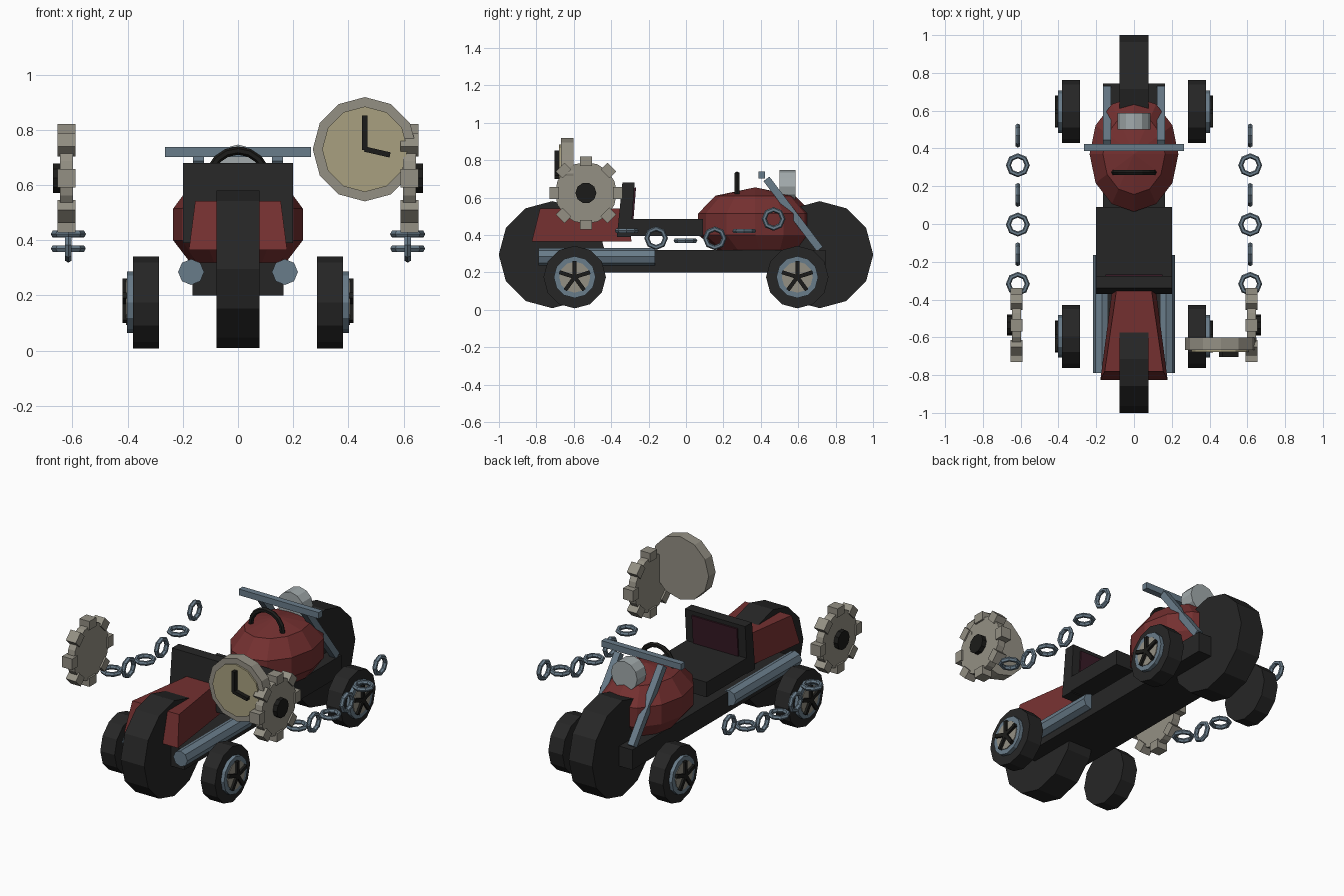
import bpy, bmesh, math
from mathutils import Matrix, Vector

if "Cube" in bpy.data.objects:
    bpy.data.objects.remove(bpy.data.objects["Cube"])


def lin(c):
    c /= 255
    return c / 12.92 if c <= 0.04045 else ((c + 0.055) / 1.055) ** 2.4


def material(name, r, g, b):
    m = bpy.data.materials.new(name)
    m.diffuse_color = (lin(r), lin(g), lin(b), 1)
    m.use_nodes = True
    m.node_tree.nodes["Principled BSDF"].inputs["Base Color"].default_value = m.diffuse_color
    return m


BLACK = material("rubber black", 38, 38, 38)
DARK = material("dark detail", 27, 27, 25)
RED = material("dark red paint", 116, 48, 48)
STEEL = material("blue grey steel", 105, 124, 138)
STONE = material("warm grey metal", 148, 144, 132)
FACE = material("clock face", 168, 160, 128)
GLASS = material("lamp grey", 162, 170, 172)
WINE = material("wine leather", 56, 26, 38)


def finish(name, bm, mat):
    bmesh.ops.recalc_face_normals(bm, faces=bm.faces)
    me = bpy.data.meshes.new(name)
    bm.to_mesh(me)
    bm.free()
    me.materials.append(mat)
    ob = bpy.data.objects.new(name, me)
    bpy.context.collection.objects.link(ob)
    return ob


def add_box(bm, loc, size, rot=None):
    m = Matrix.Translation(loc) @ (rot or Matrix()) @ Matrix.Diagonal((*size, 1))
    bmesh.ops.create_cube(bm, size=1, matrix=m)


def box(name, loc, size, mat, rot=None):
    bm = bmesh.new()
    add_box(bm, loc, size, rot)
    return finish(name, bm, mat)


def add_cyl(bm, loc, r, depth, axis, n):
    # a vertex of the polygon points straight up for the x and y axes
    rot = Matrix.Rotation(math.pi / 2, 4, 'Y') if axis == 'X' else Matrix.Rotation(math.pi / 2, 4, 'X')
    bmesh.ops.create_cone(bm, cap_ends=True, segments=n, radius1=r, radius2=r,
                          depth=depth, matrix=Matrix.Translation(loc) @ rot)


def cyl(name, loc, r, depth, axis, mat, n=12):
    bm = bmesh.new()
    add_cyl(bm, loc, r, depth, axis, n)
    return finish(name, bm, mat)


def ring(name, loc, major, minor, mat, rot, n=8, k=6, arc=1.0):
    # full or partial torus lying in the local XY plane
    bm = bmesh.new()
    full = arc == 1.0
    loops = []
    for i in range(n if full else n + 1):
        a = 2 * math.pi * arc * i / n
        loop = []
        for j in range(k):
            b = 2 * math.pi * j / k
            d = major + minor * math.cos(b)
            p = Vector((d * math.cos(a), d * math.sin(a), minor * math.sin(b)))
            loop.append(bm.verts.new(rot @ p + Vector(loc)))
        loops.append(loop)
    for i in range(n):
        p, q = loops[i], loops[(i + 1) % len(loops)]
        for j in range(k):
            bm.faces.new((p[j], p[(j + 1) % k], q[(j + 1) % k], q[j]))
    if not full:
        bm.faces.new(loops[0])
        bm.faces.new(loops[-1])
    return finish(name, bm, mat)


def hexahedron(name, bottom, top, mat):
    bm = bmesh.new()
    b, t = [[bm.verts.new(p) for p in q] for q in (bottom, top)]
    bm.faces.new(b)
    bm.faces.new(t)
    for i in range(4):
        j = (i + 1) % 4
        bm.faces.new((b[i], b[j], t[j], t[i]))
    return finish(name, bm, mat)


def slab(y0, y1, w0, w1, z):
    return [(-w0, y0, z), (w0, y0, z), (w1, y1, z), (-w1, y1, z)]


# chassis, seat and seat back
box("chassis", (0, 0, 0.26), (0.33, 1.49, 0.12), BLACK)
box("seat", (0, -0.115, 0.44), (0.4, 0.41, 0.09), BLACK)
hexahedron("seat_back", slab(-0.37, -0.295, 0.2, 0.2, 0.39),
           slab(-0.34, -0.275, 0.2, 0.2, 0.68), BLACK)
hexahedron("seat_back_pad", slab(-0.30, -0.281, 0.15, 0.15, 0.48),
           slab(-0.30, -0.267, 0.15, 0.15, 0.655), WINE)

# front body and big centre wheels
hexahedron("front_body", slab(-0.825, -0.29, 0.178, 0.108, 0.365),
           slab(-0.78, -0.33, 0.155, 0.09, 0.543), RED)
for s, end in ((-1, "front"), (1, "rear")):
    cyl(end + "_big_wheel", (0, s * 0.715, 0.295), 0.286, 0.156, 'X', BLACK)

# rear body: stacked twelve sided rings closed by a peak
bm = bmesh.new()
rings = []
for z, f, dy in ((0.32, 0.74, 0.02), (0.40, 1, 0), (0.515, 1, 0), (0.61, 0.7, 0)):
    rings.append([bm.verts.new((0.235 * f * math.sin(math.pi * i / 6),
                                0.37 + dy + 0.305 * f * math.cos(math.pi * i / 6), z))
                  for i in range(12)])
peak = bm.verts.new((0, 0.37, 0.655))
bm.faces.new(rings[0])
for i in range(12):
    j = (i + 1) % 12
    for p, q in zip(rings, rings[1:]):
        bm.faces.new((p[i], p[j], q[j], q[i]))
    bm.faces.new((rings[-1][i], rings[-1][j], peak))
finish("rear_body", bm, RED)

# handle loop, lamp and handlebar
ring("handle_loop", (0, 0.273, 0.62), 0.105, 0.015, DARK,
     Matrix.Rotation(math.pi / 2, 3, 'X'), n=8, arc=0.5)
cyl("lamp", (0, 0.543, 0.66), 0.087, 0.087, 'Y', GLASS)
box("handlebar", (0, 0.405, 0.72), (0.53, 0.037, 0.037), STEEL)

for s, side in ((-1, "left"), (1, "right")):
    # fork struts and exhaust pipes
    a, b = Vector((s * 0.143, 0.43, 0.70)), Vector((s * 0.143, 0.715, 0.325))
    tilt = math.atan2(a.y - b.y, b.z - a.z)
    box(side + "_fork", (a + b) / 2, (0.04, 0.04, (a - b).length), STEEL,
        Matrix.Rotation(tilt, 4, 'X'))
    cyl(side + "_exhaust_pipe", (s * 0.17, -0.477, 0.285), 0.047, 0.625, 'Y', STEEL, 8)

    # small outer wheels with rim, disc and five spokes
    for t, end in ((-1, "front"), (1, "rear")):
        name = end + "_" + side
        y, z = t * 0.595, 0.175
        cyl(name + "_tyre", (s * 0.333, y, z), 0.167, 0.095, 'X', BLACK)
        cyl(name + "_rim", (s * 0.39, y, z), 0.112, 0.024, 'X', STEEL)
        cyl(name + "_disc", (s * 0.4, y, z), 0.083, 0.012, 'X', STONE)
        bm = bmesh.new()
        for i in range(5):
            r = Matrix.Rotation(2 * math.pi * i / 5, 4, 'X')
            add_box(bm, Vector((s * 0.409, y, z)) + r @ Vector((0, 0, 0.043)),
                    (0.02, 0.021, 0.086), r)
        finish(name + "_spokes", bm, DARK)

    # gear with eight teeth and a hub
    c = Vector((s * 0.622, -0.535, 0.625))
    bm = bmesh.new()
    add_cyl(bm, c, 0.165, 0.046, 'X', 16)
    for i in range(8):
        r = Matrix.Rotation(math.pi * i / 4, 4, 'X')
        add_box(bm, c + r @ Vector((0, 0, 0.17)), (0.066, 0.066, 0.052), r)
    finish(side + "_gear", bm, STONE)
    cyl(side + "_gear_hub", c + Vector((s * 0.027, 0, 0)), 0.056, 0.045, 'X', DARK, 10)

    # chain of alternating links on a sagging curve
    for i in range(6):
        y = -0.317 + 0.157 * i
        rot = Matrix.Rotation(math.pi / 2 * (i % 2), 3, 'Y')
        ring(f"{side}_chain_link_{i + 1}", (s * 0.615, y, 0.37 + 0.53 * y * y),
             0.05, 0.0135, STEEL, rot)

# clock with two hands
cyl("clock_case", (0.46, -0.635, 0.73), 0.189, 0.066, 'Y', STONE)
cyl("clock_face", (0.46, -0.672, 0.73), 0.155, 0.012, 'Y', FACE)
box("clock_minute_hand", (0.46, -0.69, 0.79), (0.02, 0.028, 0.125), DARK)
box("clock_hour_hand", (0.505, -0.69, 0.72), (0.095, 0.028, 0.019), DARK,
    Matrix.Rotation(math.radians(13), 4, 'Y'))
